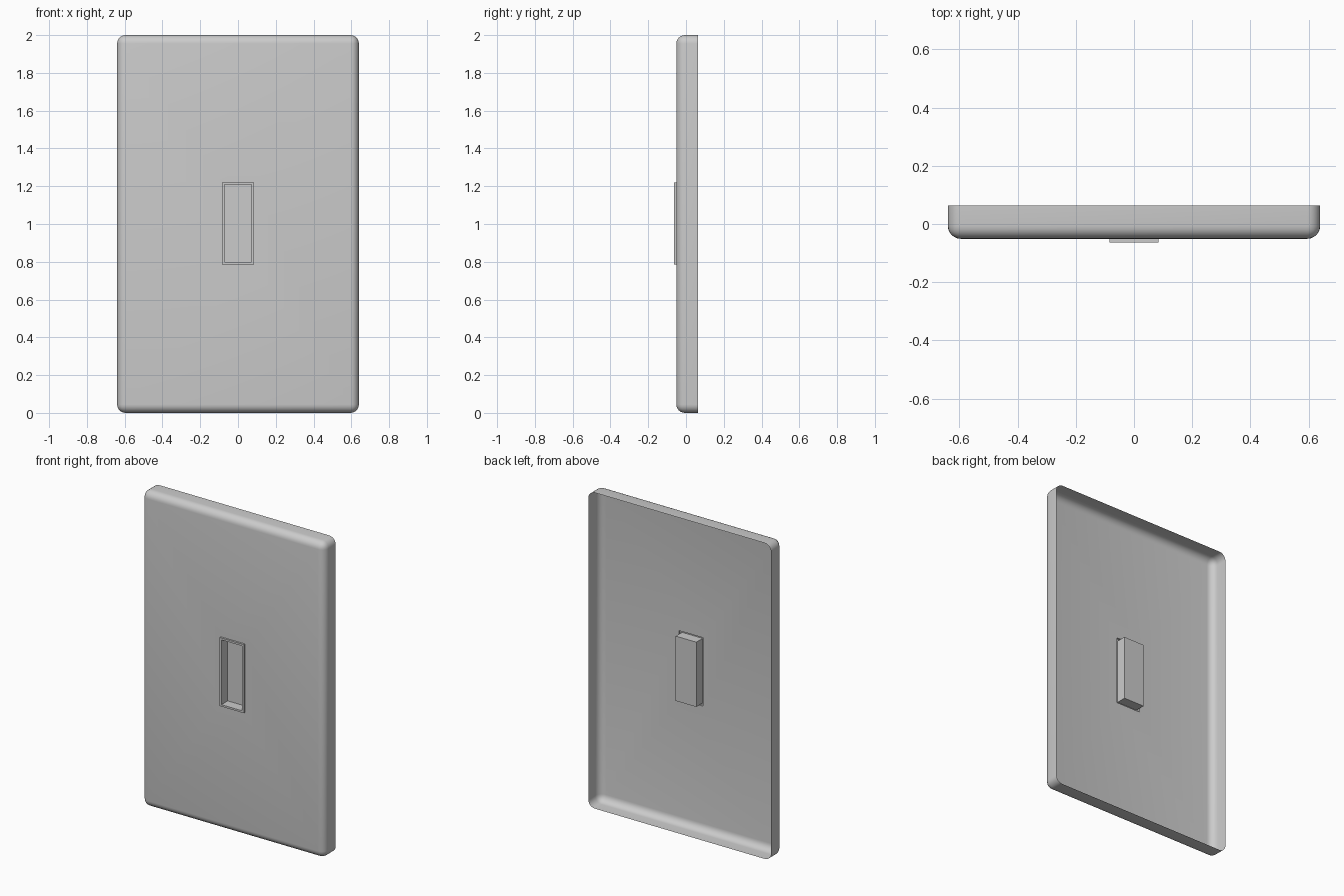
import bpy, bmesh

if "Cube" in bpy.data.objects:
    bpy.data.objects.remove(bpy.data.objects["Cube"])

HALF_W, HEIGHT = 0.64, 2.0
FRONT, BACK, LIP, FLOOR = -0.051, 0.063, -0.063, 0.0
RADIUS = 0.045
MID_Z = 1.003
OUTER = (0.085, 0.217)    # half width, half height of the raised rim
INNER = (0.072, 0.205)    # half width, half height of the pocket


def finish(bm, name):
    mesh = bpy.data.meshes.new(name)
    bm.to_mesh(mesh)
    bm.free()
    obj = bpy.data.objects.new(name, mesh)
    bpy.context.collection.objects.link(obj)
    bpy.ops.object.select_all(action='DESELECT')
    obj.select_set(True)
    bpy.context.view_layer.objects.active = obj
    bpy.ops.object.shade_smooth_by_angle(angle=0.6)
    return obj


def rect(bm, size, y):
    w, h = size
    return [bm.verts.new((sx * w, y, MID_Z + sz * h))
            for sx, sz in ((-1, -1), (1, -1), (1, 1), (-1, 1))]


# Thin plate shell: rounded box, open at the back
bm = bmesh.new()
bmesh.ops.create_cube(bm, size=1)
for v in bm.verts:
    v.co = (v.co.x * 2 * HALF_W,
            FRONT if v.co.y < 0 else BACK,
            (v.co.z + 0.5) * HEIGHT)
back = [f for f in bm.faces if f.normal.y > 0.9]
bmesh.ops.delete(bm, geom=back, context='FACES_ONLY')
edges = [e for e in bm.edges if not e.is_boundary]
bmesh.ops.bevel(bm, geom=edges, offset=RADIUS, offset_type='OFFSET',
                segments=6, profile=0.5, affect='EDGES')
bm.normal_update()

# Opening for the switch in the front face
front = max(bm.faces, key=lambda f: f.calc_area() * -f.normal.y)
bmesh.ops.inset_individual(bm, faces=[front], thickness=0.1)
for v in front.verts:
    v.co.x = OUTER[0] if v.co.x > 0 else -OUTER[0]
    v.co.z = MID_Z + (OUTER[1] if v.co.z > MID_Z else -OUTER[1])
bmesh.ops.delete(bm, geom=[front], context='FACES_ONLY')
finish(bm, "wall_plate")

# Raised rim and sunken pocket as one folded sheet
bm = bmesh.new()
rings = [rect(bm, size, y) for size, y in
         ((OUTER, FRONT), (OUTER, LIP), (INNER, LIP), (INNER, FLOOR))]
for a, b in zip(rings, rings[1:]):
    for i in range(4):
        j = (i + 1) % 4
        bm.faces.new((a[i], a[j], b[j], b[i]))
bm.faces.new(rings[-1])
finish(bm, "switch_recess")
